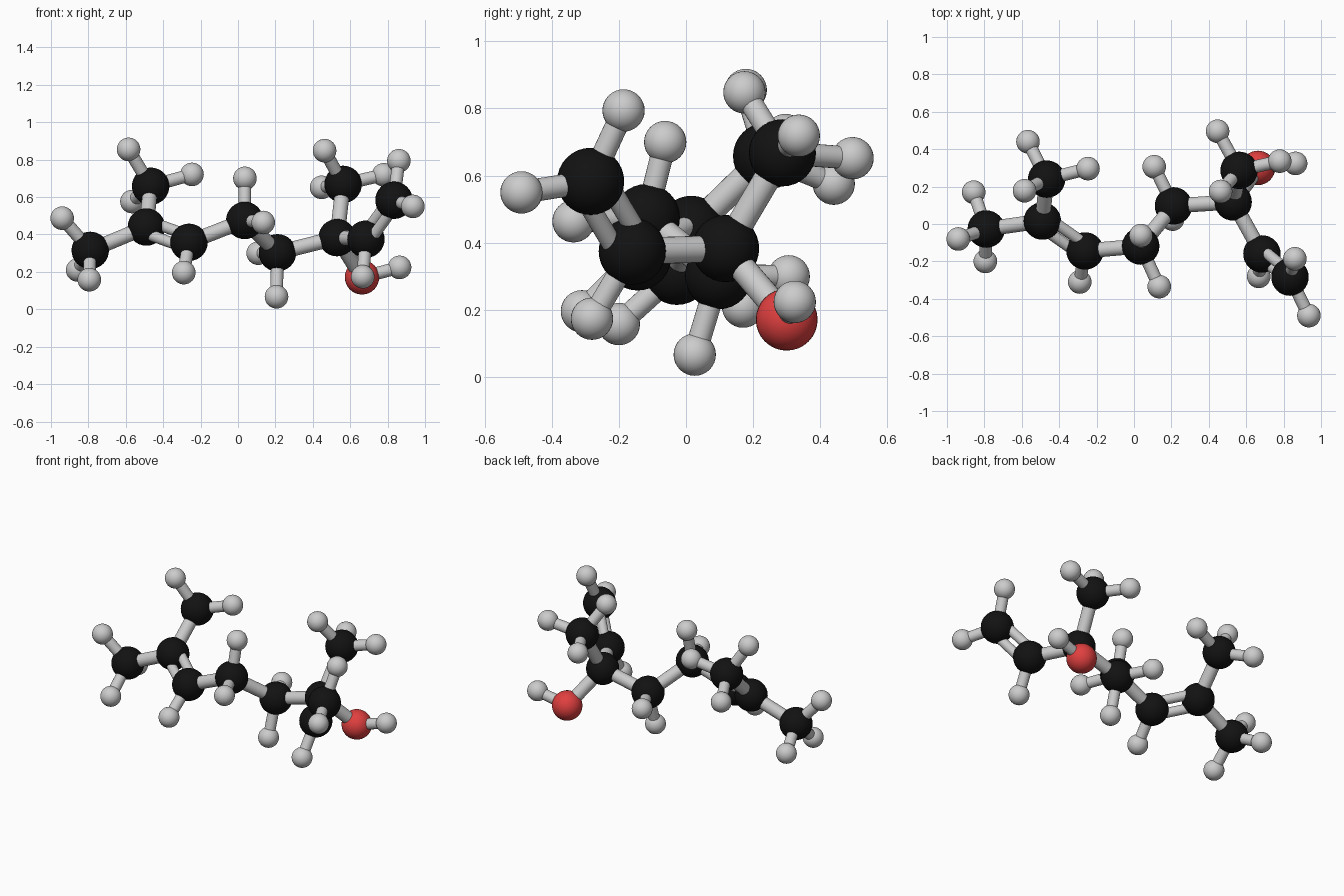
import bpy
from mathutils import Vector

if "Cube" in bpy.data.objects:
    bpy.data.objects.remove(bpy.data.objects["Cube"])

RADIUS = {"C": 0.1, "H": 0.063, "O": 0.092}
BOND_R = 0.034


def material(name, color):
    m = bpy.data.materials.new(name)
    m.diffuse_color = color
    m.use_nodes = True
    m.node_tree.nodes["Principled BSDF"].inputs["Base Color"].default_value = m.diffuse_color
    return m


MATS = {"C": material("black", (0.006, 0.006, 0.006, 1)),
        "O": material("red", (0.75, 0.05, 0.05, 1))}
NAMES = {"C": "carbon", "H": "hydrogen", "O": "oxygen"}


def finish(name, kind=None):
    ob = bpy.context.object
    ob.name = name
    bpy.ops.object.shade_smooth_by_angle()
    if kind in MATS:
        ob.data.materials.append(MATS[kind])


def atom(kind, p, name):
    bpy.ops.mesh.primitive_uv_sphere_add(segments=32, ring_count=16, radius=RADIUS[kind], location=p)
    finish(name, kind)


def rod(a, b, r, name):
    d = b - a
    bpy.ops.mesh.primitive_cylinder_add(vertices=24, radius=r, depth=d.length, location=(a + b) / 2,
                                        rotation=d.to_track_quat("Z", "Y").to_euler())
    finish(name)


# heavy atoms: element, position, attached hydrogens
ATOMS = {
    "end_methyl": ("C", (-.79, -.027, .315), [(-.94, -.08, .487), (-.795, -.2, .158), (-.857, .17, .21)]),
    "alkene": ("C", (-.49, .016, .44), []),
    "upper_methyl": ("C", (-.467, .24, .658), [(-.585, .178, .855), (-.246, .296, .721), (-.567, .44, .576)]),
    "alkene_ch": ("C", (-.262, -.144, .358), [(-.29, -.31, .196)]),
    "chain_a": ("C", (.036, -.118, .475), [(.037, -.062, .7), (.135, -.335, .464)]),
    "chain_b": ("C", (.211, .097, .302), [(.206, .026, .067), (.108, .306, .3)]),
    "hub": ("C", (.53, .118, .383), []),
    "hub_methyl": ("C", (.562, .287, .668), [(.463, .174, .848), (.779, .336, .719), (.447, .496, .652)]),
    "hydroxyl": ("O", (.663, .3, .171), [(.864, .324, .224)]),
    "vinyl_ch": ("C", (.684, -.16, .375), [(.667, -.28, .174)]),
    "vinyl_end": ("C", (.834, -.284, .583), [(.86, -.186, .794), (.935, -.49, .55)]),
}
for name, (kind, p, hs) in ATOMS.items():
    p = Vector(p)
    atom(kind, p, f"{NAMES[kind]}_{name}")
    for i, h in enumerate(hs):
        h = Vector(h)
        atom("H", h, f"hydrogen_{name}_{i}")
        rod(p, h, BOND_R, f"bond_{name}_hydrogen_{i}")

# single bonds of the skeleton
for a, b in [("end_methyl", "alkene"), ("alkene", "upper_methyl"), ("alkene_ch", "chain_a"),
             ("chain_a", "chain_b"), ("chain_b", "hub"), ("hub", "hub_methyl"),
             ("hub", "hydroxyl"), ("hub", "vinyl_ch")]:
    rod(Vector(ATOMS[a][1]), Vector(ATOMS[b][1]), 0.04, f"bond_{a}_{b}")

# double bonds: two thin rods side by side in the molecular plane
for a, b, side in [("alkene", "alkene_ch", "upper_methyl"), ("vinyl_ch", "vinyl_end", "hub")]:
    p, q, s = (Vector(ATOMS[k][1]) for k in (a, b, side))
    d = (q - p).normalized()
    off = (s - p) - d * (s - p).dot(d)
    off = off.normalized() * 0.042
    for i, sgn in enumerate((-1, 1)):
        rod(p + off * sgn, q + off * sgn, 0.03, f"double_bond_{a}_{i}")
